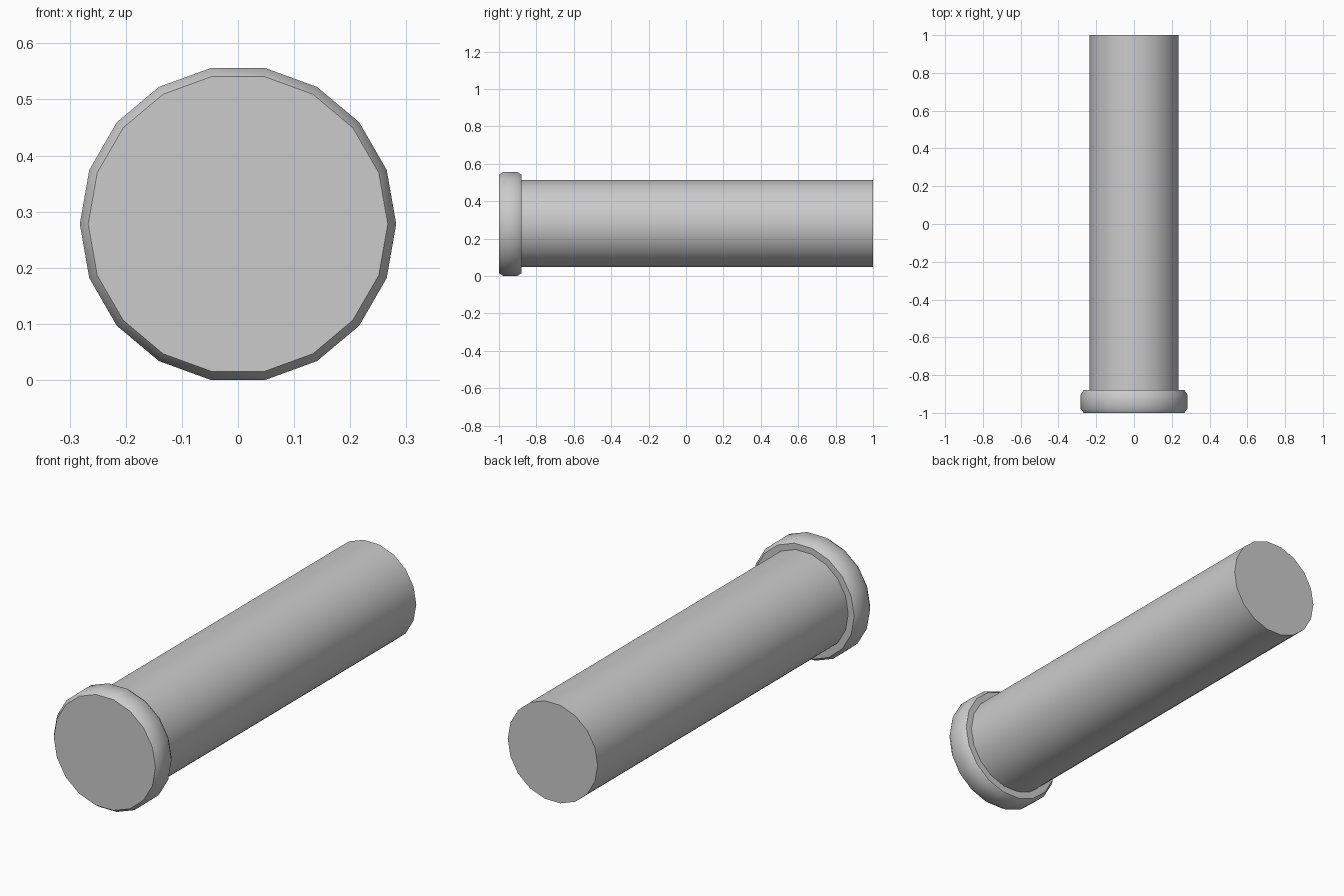
import bpy, bmesh, math

if "Cube" in bpy.data.objects:
    bpy.data.objects.remove(bpy.data.objects["Cube"])

SIDES = 18
CENTRE_Z = 0.278


def lathe(name, profile, angle):
    """Solid turned around the y axis from (y, radius) rings, capped at both ends."""
    bm = bmesh.new()
    rings = []
    for y, r in profile:
        ring = []
        for i in range(SIDES):
            a = 2 * math.pi * i / SIDES
            ring.append(bm.verts.new((r * math.cos(a), y, CENTRE_Z + r * math.sin(a))))
        rings.append(ring)
    for a, b in zip(rings, rings[1:]):
        for i in range(SIDES):
            j = (i + 1) % SIDES
            bm.faces.new((a[i], a[j], b[j], b[i]))
    bm.faces.new(rings[0])
    bm.faces.new(rings[-1])
    bmesh.ops.recalc_face_normals(bm, faces=bm.faces)
    mesh = bpy.data.meshes.new(name)
    bm.to_mesh(mesh)
    bm.free()
    obj = bpy.data.objects.new(name, mesh)
    bpy.context.collection.objects.link(obj)
    bpy.ops.object.select_all(action='DESELECT')
    obj.select_set(True)
    bpy.context.view_layer.objects.active = obj
    bpy.ops.object.shade_smooth_by_angle(angle=math.radians(angle))
    return obj


# Chamfered head at the front
lathe("pin_head", [(-1.0, 0.267), (-0.978, 0.282), (-0.902, 0.282), (-0.88, 0.267)], 42)

# Long straight shaft running to the back
shaft = lathe("pin_shaft", [(-0.89, 0.236), (1.0, 0.236)], 42)
shaft.location.z = 0.002
